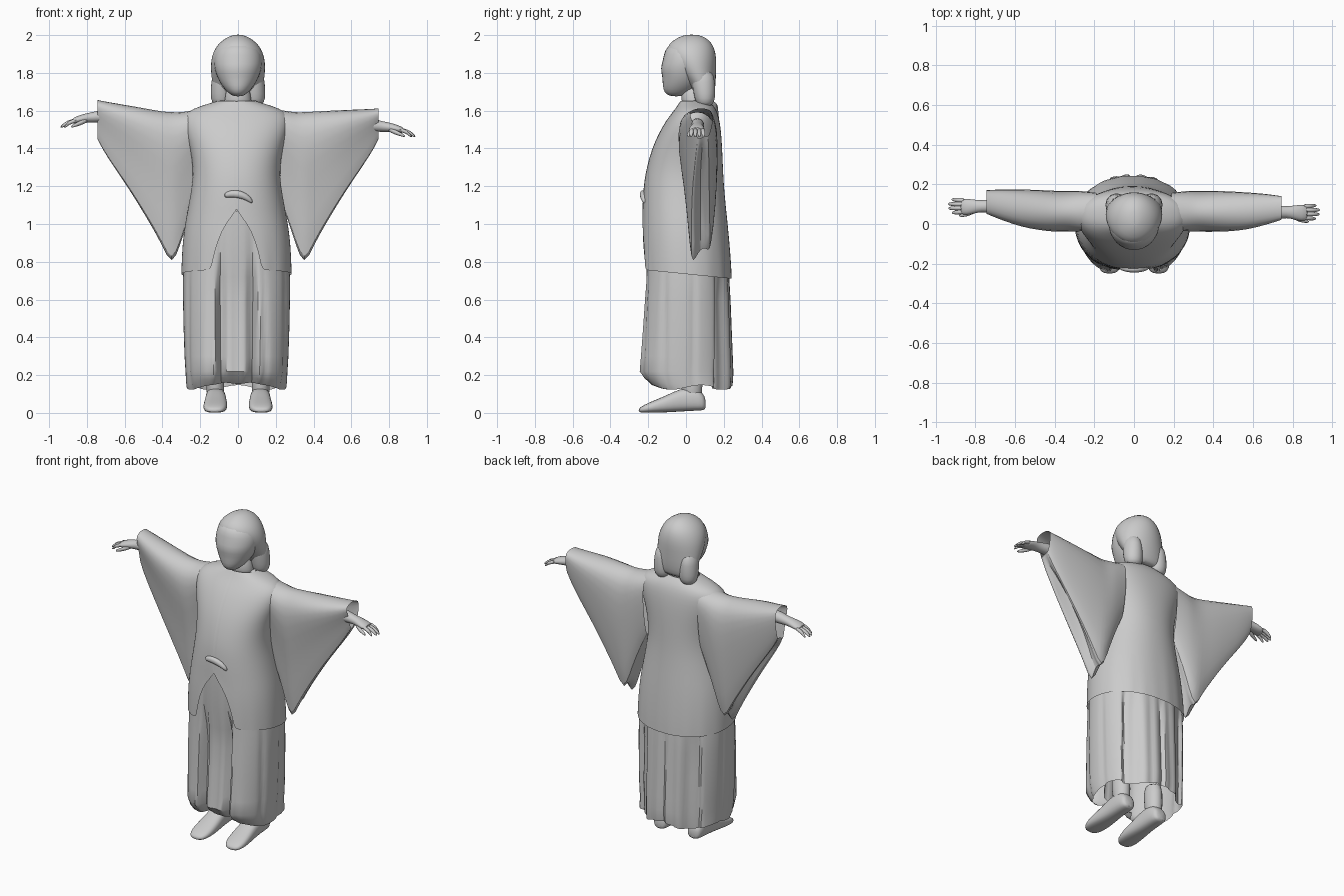
import bpy, bmesh, math
from mathutils import Vector

old = bpy.data.objects.get("Cube")
if old:
    bpy.data.objects.remove(old, do_unlink=True)

grey = bpy.data.materials.new("plain grey")
grey.use_nodes = True
COLOUR = (0.6, 0.6, 0.6, 1)
grey.diffuse_color = COLOUR
grey.node_tree.nodes["Principled BSDF"].inputs["Base Color"].default_value = COLOUR


def skin(name, rings, closed=True, caps=(True, True), subdiv=1, angle=60):
    """Join successive rings of points into one smooth surface."""
    bm = bmesh.new()
    loops = [[bm.verts.new(p) for p in ring] for ring in rings]
    n = len(loops[0])
    for a, b in zip(loops, loops[1:]):
        for i in range(n if closed else n - 1):
            j = (i + 1) % n
            bm.faces.new((a[i], a[j], b[j], b[i]))
    if caps[0]:
        bm.faces.new(loops[0])
    if caps[1]:
        bm.faces.new(loops[-1])
    bmesh.ops.recalc_face_normals(bm, faces=bm.faces)
    mesh = bpy.data.meshes.new(name)
    bm.to_mesh(mesh)
    bm.free()
    mesh.materials.append(grey)
    ob = bpy.data.objects.new(name, mesh)
    bpy.context.collection.objects.link(ob)
    if subdiv:
        mod = ob.modifiers.new("smooth", 'SUBSURF')
        mod.levels = mod.render_levels = subdiv
    bpy.ops.object.select_all(action='DESELECT')
    ob.select_set(True)
    bpy.context.view_layer.objects.active = ob
    bpy.ops.object.shade_smooth_by_angle(angle=math.radians(angle))
    return ob


def spow(v, e):
    return math.copysign(abs(v) ** e, v)


def oval(z, rx, front, back, cx=0, n=16, gap=0.0, e=1.0):
    """Horizontal oval from front to back, parted (or overlapped) at the front by gap."""
    cy, ry = (front + back) / 2, (back - front) / 2
    ring = []
    for i in range(n):
        a = -math.pi / 2 + (gap + (2 * math.pi - 2 * gap) * i / (n - 1) if gap
                            else 2 * math.pi * i / n)
        ring.append(Vector((cx + rx * spow(math.cos(a), e), cy + ry * spow(math.sin(a), e), z)))
    return ring


def stack(name, rows, cx=0, n=16, **kw):
    return skin(name, [oval(*r, cx=cx, n=n) for r in rows], **kw)


def tube(name, path, n=10):
    """Tube along x; each path entry is x, y, z, y radius, z radius."""
    return skin(name, [[Vector((x, y + ry * math.cos(2 * math.pi * i / n),
                                z + rz * math.sin(2 * math.pi * i / n))) for i in range(n)]
                       for x, y, z, ry, rz in path])


# Face and neck
stack("head", [(1.675, .025, -.085, -.02), (1.695, .055, -.118, .03), (1.735, .09, -.126, .08),
               (1.78, .114, -.127, .1), (1.825, .128, -.139, .12), (1.87, .133, -.124, .13),
               (1.92, .121, -.116, .12), (1.965, .08, -.08, .1)])
stack("neck", [(1.61, .085, -.02, .11), (1.65, .07, -.025, .1), (1.74, .065, -.03, .1)])

# Hair mass and the two lobes hanging behind the ears
stack("hair", [(1.655, .1, .075, .135), (1.68, .124, .05, .15), (1.74, .137, .012, .158),
               (1.8, .145, -.045, .16), (1.86, .146, -.085, .163), (1.91, .134, -.108, .158),
               (1.955, .106, -.093, .142), (1.988, .062, -.045, .105), (2.003, .02, 0, .06)], n=20)
for side, label in ((1, "left"), (-1, "right")):
    stack(label + "_hair_lobe", [(1.62, .025, .075, .125), (1.64, .054, .05, .152),
                                 (1.69, .06, .038, .158), (1.75, .056, .028, .156),
                                 (1.82, .045, .02, .145)], cx=side * .088, n=12)

# Long coat, closed on the chest and parted towards the hem
coat = []
for z, rx, front, back, part in (
        (.735, .292, -.238, .243, .125), (.8, .291, -.238, .24, .115), (.9, .286, -.237, .232, .09),
        (1.0, .274, -.234, .222, .05), (1.08, .258, -.231, .213, -.01), (1.15, .245, -.227, .206, -.01),
        (1.22, .234, -.222, .2, -.01), (1.3, .23, -.208, .196, -.01), (1.4, .246, -.18, .192, -.01),
        (1.48, .272, -.144, .187, -.01), (1.55, .285, -.104, .178, -.01), (1.595, .265, -.068, .165, -.01),
        (1.625, .19, -.046, .148, -.01), (1.65, .105, -.03, .122, -.01)):
    ring = oval(z, rx, front, back, cx=-.008, n=41, gap=math.asin(part / rx), e=.92)
    drop = max(0, (1.1 - z) / .36)
    for p in ring:
        p.z -= .1 * p.y * drop
        # Soft vertical drape, stronger towards the hem
        p.y *= 1 + .018 * drop * math.sin(18 * math.atan2(p.y, p.x))
    coat.append(ring)
skin("coat", coat, closed=False, caps=(False, False))

# Collar edges meeting on the chest
for side, label in ((1, "left"), (-1, "right")):
    skin(label + "_collar", [
        [Vector((side * x + dx, y + dy, z)) for dx, dy in ((-.018, 0), (0, -.01), (.018, 0), (0, .012))]
        for x, y, z in ((.085, .06, 1.655), (.085, 0, 1.645), (.068, -.056, 1.595),
                        (.045, -.113, 1.52), (.015, -.15, 1.45))])

# Pleated trouser skirt with a sunken front panel and a raised back panel
skirt = []
for z, rx, front, back in ((.135, .264, -.205, .246), (.165, .267, -.24, .25), (.22, .27, -.268, .251),
                           (.3, .275, -.26, .248), (.45, .28, -.248, .242), (.6, .283, -.238, .236),
                           (.72, .283, -.228, .229), (.85, .274, -.224, .218), (1.07, .245, -.222, .2)):
    ring = oval(z, rx, front, back, cx=-.008, n=120, e=.88)
    low = min(1, max(0, (.88 - z) / .25))
    for p in ring:
        a = math.atan2(p.y, p.x)
        fold = 1 - .03 * low * max(0, math.sin(11 * a)) ** 4
        p.x *= fold
        p.y *= fold
        if p.y < 0:
            for crease in (-.09, .075):
                p.y += .065 * low * math.exp(-((p.x - crease) / .022) ** 2)
            p.y += .04 * low * math.exp(-(p.x / .08) ** 4)
            if z < .18:
                p.z += .03 * math.exp(-(p.x / .1) ** 4)
        else:
            # Box pleats beside and between the raised back panels
            for crease, depth, width in ((-.17, .035, .04), (0, .02, .012), (.17, .035, .04)):
                p.y -= depth * low * math.exp(-((p.x - crease) / width) ** 4)
        if z < .18:
            p.z += .012 * math.sin(5 * a)
    skirt.append(ring)
skin("pleated_skirt", skirt, caps=(False, False), subdiv=0, angle=40)

# Belt knot above the parting of the coat
tube("belt_knot", [(-.075, -.22, 1.15, .01, .012), (-.045, -.227, 1.16, .016, .02),
                   (0, -.23, 1.16, .018, .022), (.045, -.227, 1.145, .017, .022),
                   (.08, -.218, 1.115, .01, .014)], n=8)

# Legs and feet
for side, label in ((1, "left"), (-1, "right")):
    stack(label + "_leg", [(.06, .05, -.02, .09), (.15, .048, -.03, .088), (.3, .055, -.045, .095)],
          cx=side * .12, n=12)
    foot = []
    for y, half, top, bottom in ((.105, .03, .07, .02), (.09, .048, .11, .012), (.04, .054, .14, .01),
                                 (-.03, .056, .13, .006), (-.1, .062, .095, .002), (-.17, .066, .066, 0),
                                 (-.225, .058, .042, 0), (-.252, .03, .022, .003)):
        mid, h = (top + bottom) / 2, (top - bottom) / 2
        ring = []
        for i in range(14):
            a = 2 * math.pi * i / 14
            ring.append(Vector((side * (.118 + .04 * max(0, -y - .1)) + half * spow(math.cos(a), .8),
                                y, mid + h * spow(math.sin(a), .7))))
        foot.append(ring)
    skin(label + "_foot", foot)

# Cross-section of a hanging sleeve: across from front to back, and down
SECTION = ((.5, 0), (.25, .03), (.06, .1), (.04, .25), (.19, .5), (.28, .75), (.36, 1), (.45, .98),
           (.57, None), (.72, .9), (.8, .94), (.9, .75), (.97, .5), (1, .25), (.95, .1), (.77, .03))

for side, label, lift, shift in ((1, "left", 0, 0), (-1, "right", .045, .03)):
    sleeve = []
    for x, top, bottom, front, back, dip in (
            (.19, 1.612, 1.2, -.04, .16, .05),
            (.27, 1.602, 1.0, -.05, .17, .04), (.305, 1.598, .88, -.05, .17, .04),
            (.35, 1.6, .755, -.052, .17, .08), (.4, 1.602, .875, -.052, .17, .2),
            (.48, 1.605, 1.015, -.05, .168, .3), (.57, 1.608, 1.165, -.04, .162, .35),
            (.66, 1.61, 1.3, -.015, .155, .3), (.72, 1.612, 1.395, .005, .146, .15),
            (.745, 1.614, 1.45, .015, .142, .05)):
        out = max(0, (x - .4) / .345)
        top += lift * out
        sleeve.append([Vector((side * x, front + shift * out + (back - front) * u,
                               top - (top - bottom) * (1 - dip if f is None else f)))
                       for u, f in SECTION])
    skin(label + "_sleeve", sleeve, caps=(False, False))

    # Forearm and hand
    z, y = 1.515 + lift * 1.1, .06 + shift
    tube(label + "_forearm", [(side * .66, y, z + .01, .042, .042), (side * .72, y, z + .008, .038, .036),
                              (side * .77, y, z, .03, .029), (side * .81, y - .002, z - .004, .038, .026),
                              (side * .845, y - .004, z - .012, .044, .022),
                              (side * .88, y - .004, z - .02, .04, .017)])
    for k, (dy, reach) in enumerate(((-.03, .92), (-.01, .938), (.01, .94), (.03, .922))):
        tube(f"{label}_finger_{k + 1}",
             [(side * .85, y + dy, z - .014, .013, .013),
              (side * (.87 + reach) / 2, y + dy, z - .027, .012, .012),
              (side * (reach - .015), y + dy * 1.1, z - .042, .01, .01),
              (side * reach, y + dy * 1.1, z - .052, .005, .006)], n=8)
    tube(label + "_thumb", [(side * .79, y - .015, z - .01, .015, .015), (side * .83, y - .036, z - .028, .014, .014),
                            (side * .865, y - .046, z - .042, .011, .011),
                            (side * .885, y - .048, z - .05, .005, .006)], n=8)
